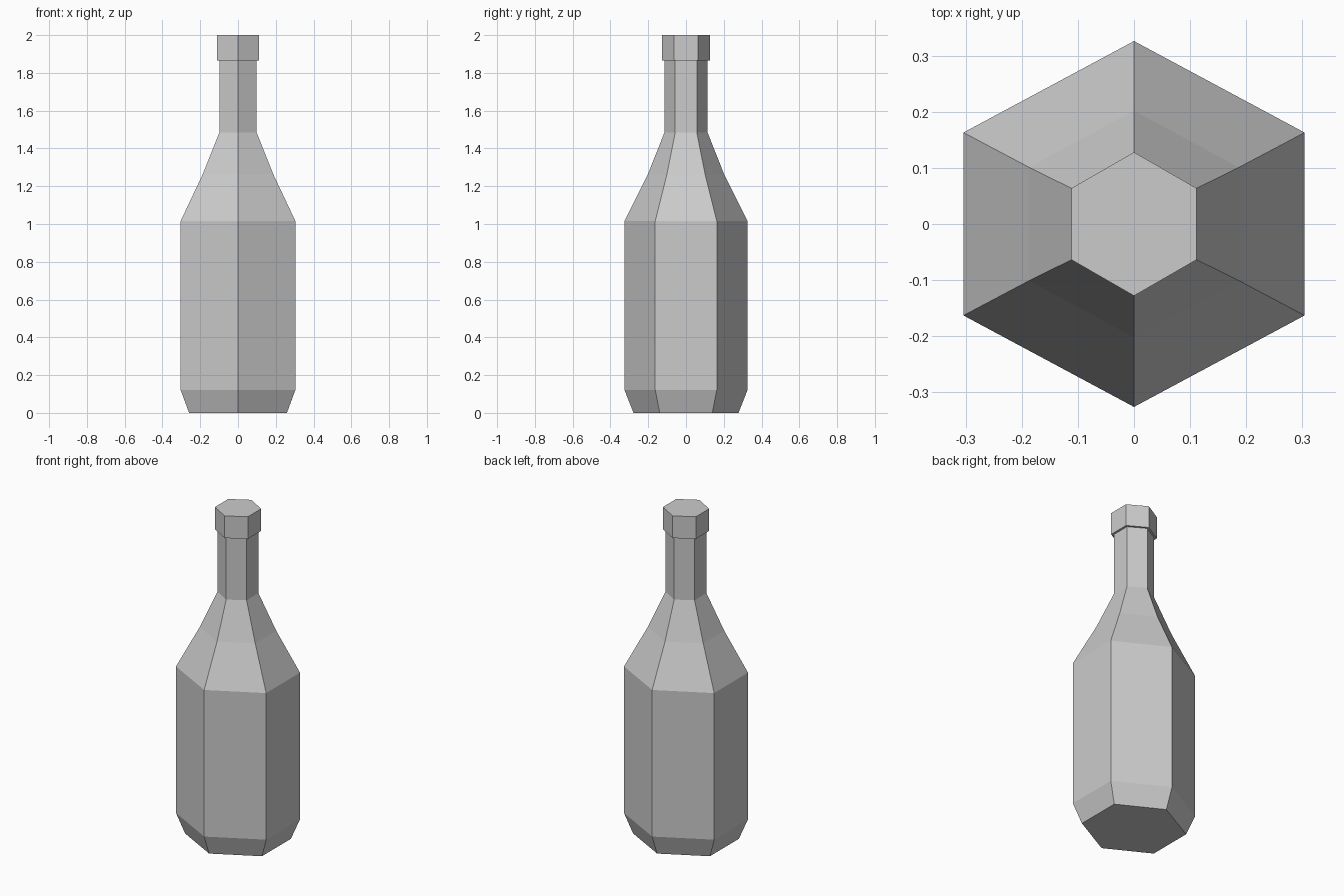
import bpy
import bmesh
from math import sin, cos, pi

if "Cube" in bpy.data.objects:
    bpy.data.objects.remove(bpy.data.objects["Cube"])

SIDES = 6


def loft(name, rings, close_top=True):
    """Stack hexagonal rings given as (z, half width x, half depth y)."""
    bm = bmesh.new()
    loops = []
    for z, hx, hy in rings:
        rx = hx / cos(pi / 6)  # corners point along +y and -y
        loops.append([bm.verts.new((rx * cos(pi / 2 + 2 * pi * i / SIDES),
                                    hy * sin(pi / 2 + 2 * pi * i / SIDES), z))
                      for i in range(SIDES)])
    for low, high in zip(loops, loops[1:]):
        for i in range(SIDES):
            j = (i + 1) % SIDES
            bm.faces.new((low[i], low[j], high[j], high[i]))
    bm.faces.new(loops[0][::-1])
    if close_top:
        bm.faces.new(loops[-1])
    mesh = bpy.data.meshes.new(name)
    bm.to_mesh(mesh)
    bm.free()
    obj = bpy.data.objects.new(name, mesh)
    bpy.context.collection.objects.link(obj)
    return obj


# Bottle: chamfered foot, straight body, concave shoulder, neck
loft("bottle", [
    (0.0, 0.259, 0.278),
    (0.122, 0.304, 0.326),
    (1.015, 0.304, 0.326),
    (1.263, 0.187, 0.202),
    (1.485, 0.098, 0.114),
    (1.865, 0.098, 0.114),
], close_top=False)

# Cap: wider collar that closes the neck
loft("cap", [(1.865, 0.111, 0.128), (2.0, 0.111, 0.128)])
